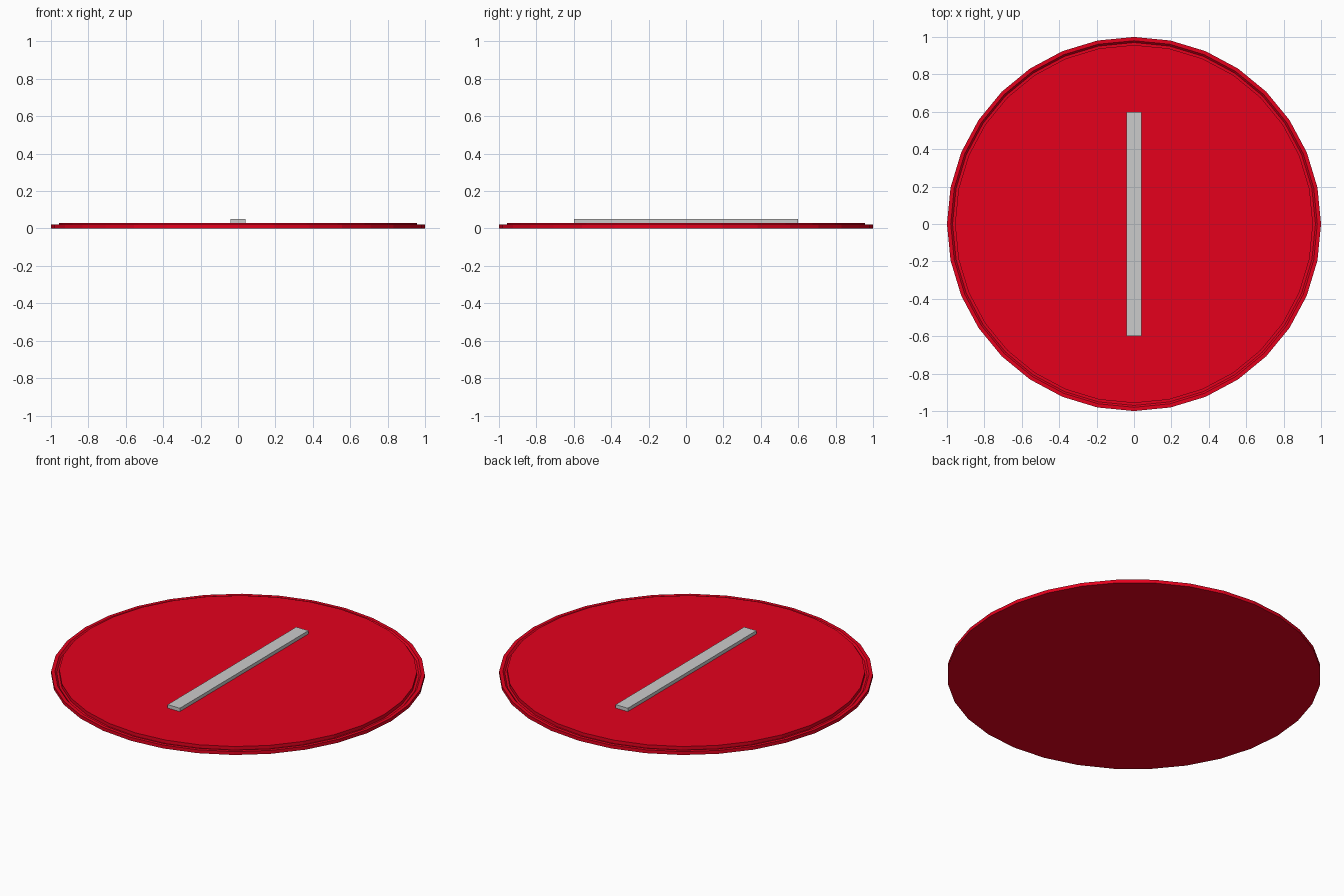
import bpy, bmesh, math

if "Cube" in bpy.data.objects:
    bpy.data.objects.remove(bpy.data.objects["Cube"])

SIDES = 32


def make_object(name, bm):
    bmesh.ops.recalc_face_normals(bm, faces=bm.faces[:])
    mesh = bpy.data.meshes.new(name)
    bm.to_mesh(mesh)
    bm.free()
    obj = bpy.data.objects.new(name, mesh)
    bpy.context.collection.objects.link(obj)
    return obj


def stacked_rings(name, profile):
    """Close a (radius, z) profile into a faceted solid."""
    bm = bmesh.new()
    rings = []
    for r, z in profile:
        rings.append([bm.verts.new((r * math.cos(2 * math.pi * i / SIDES),
                                    r * math.sin(2 * math.pi * i / SIDES), z))
                      for i in range(SIDES)])
    for low, high in zip(rings, rings[1:]):
        for i in range(SIDES):
            j = (i + 1) % SIDES
            bm.faces.new((low[i], low[j], high[j], high[i]))
    bm.faces.new(rings[0][::-1])
    bm.faces.new(rings[-1])
    return make_object(name, bm)


# Round red plate: outer rim, shallow groove, raised face
plate = stacked_rings("round_plate", [(1, 0), (1, 0.02), (0.98, 0.02), (0.97, 0.01),
                                      (0.957, 0.01), (0.957, 0.03)])
red = bpy.data.materials.new("red")
red.diffuse_color = (0.78, 0.0, 0.012, 1)
red.use_nodes = True
red.node_tree.nodes["Principled BSDF"].inputs["Base Color"].default_value = red.diffuse_color
plate.data.materials.append(red)

# Grey bar lying across the face
bm = bmesh.new()
bmesh.ops.create_cube(bm, size=1)
bmesh.ops.scale(bm, vec=(0.08, 1.2, 0.02), verts=bm.verts[:])
bmesh.ops.translate(bm, vec=(0, 0, 0.04), verts=bm.verts[:])
make_object("center_bar", bm)
